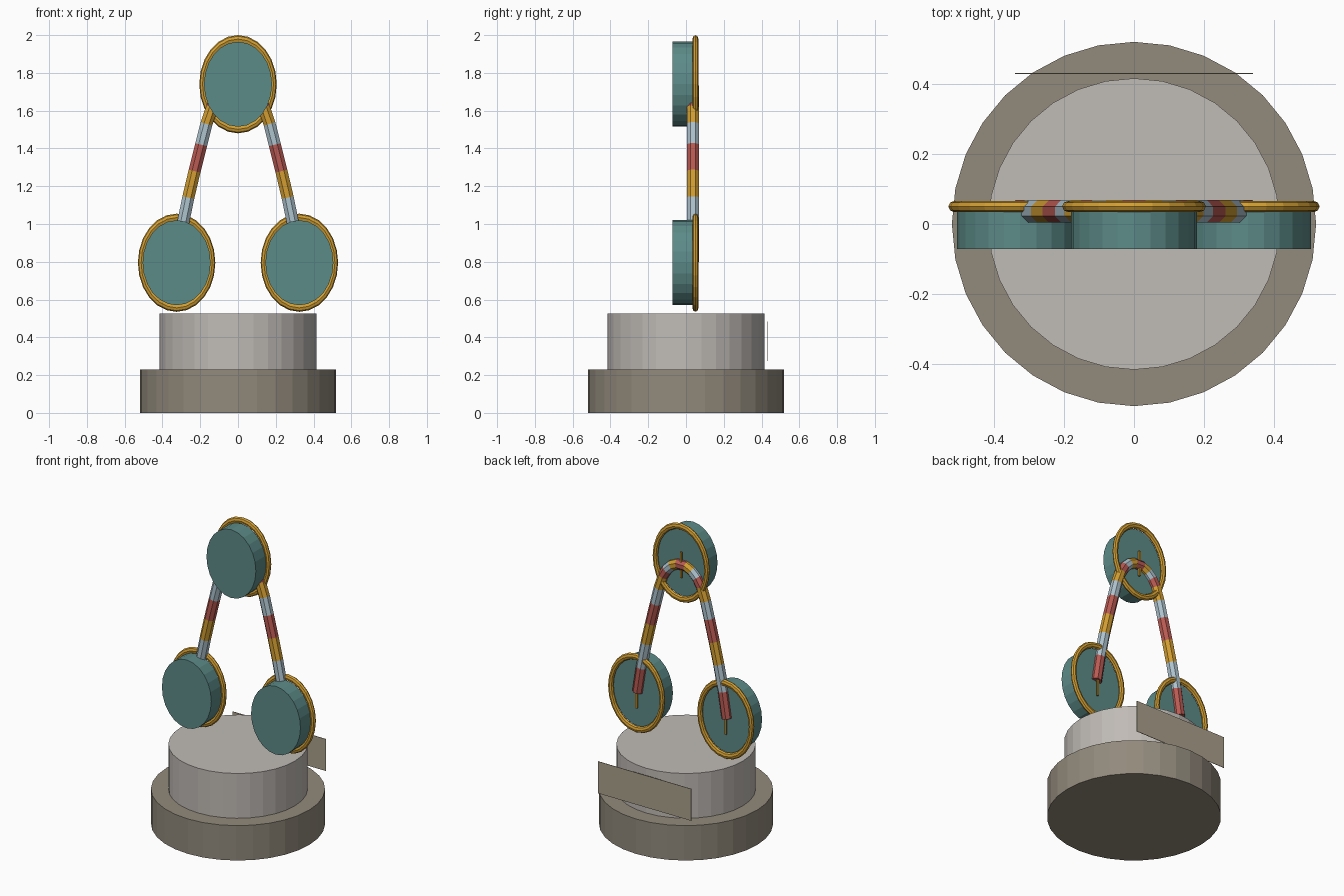
import bpy, bmesh, math
from mathutils import Matrix, Vector

if "Cube" in bpy.data.objects:
    bpy.data.objects.remove(bpy.data.objects["Cube"])


def material(name, rgb):
    m = bpy.data.materials.new(name)
    lin = [(c / 255 / 12.92) if c < 11 else ((c / 255 + 0.055) / 1.055) ** 2.4 for c in rgb]
    m.diffuse_color = (*lin, 1)
    m.use_nodes = True
    m.node_tree.nodes["Principled BSDF"].inputs["Base Color"].default_value = m.diffuse_color
    return m


TEAL = material("teal", (92, 139, 136))
GOLD = material("gold", (210, 158, 50))
RED = material("brick_red", (186, 90, 82))
BLUE = material("pale_blue", (174, 195, 206))
GREY = material("light_grey", (192, 187, 182))
STONE = material("stone_brown", (146, 138, 124))
BEIGE = material("beige", (170, 160, 139))


def finish(bm, name, *mats):
    bmesh.ops.recalc_face_normals(bm, faces=bm.faces[:])
    me = bpy.data.meshes.new(name)
    bm.to_mesh(me)
    bm.free()
    for m in mats:
        me.materials.append(m)
    ob = bpy.data.objects.new(name, me)
    bpy.context.collection.objects.link(ob)
    return ob


def cylinder(name, mat, r, z0, z1, sides=32):
    bm = bmesh.new()
    bmesh.ops.create_cone(bm, cap_ends=True, segments=sides, radius1=r, radius2=r, depth=z1 - z0,
                          matrix=Matrix.Translation((0, 0, (z0 + z1) / 2)))
    return finish(bm, name, mat)


def box(name, mat, center, size):
    bm = bmesh.new()
    bmesh.ops.create_cube(bm, size=1, matrix=Matrix.Translation(center) @ Matrix.Diagonal((*size, 1)))
    return finish(bm, name, mat)


def oval_disc(name, x, z):
    # short oval drum lying along y
    bm = bmesh.new()
    bmesh.ops.create_cone(bm, cap_ends=True, segments=24, radius1=1, radius2=1, depth=1,
                          matrix=Matrix.Rotation(math.pi / 2, 4, 'X'))
    bm.transform(Matrix.Translation((x, -0.018, z)) @ Matrix.Diagonal((0.18, 0.106, 0.225, 1)))
    return finish(bm, name, TEAL)


def oval_ring(name, x, z, major=24, minor=8):
    # oval rim with a round section
    bm = bmesh.new()
    rings = []
    for i in range(major):
        a = 2 * math.pi * i / major
        ring = []
        for j in range(minor):
            b = 2 * math.pi * j / minor
            k = math.cos(b)
            ring.append(bm.verts.new((x + (0.188 + 0.017 * k) * math.cos(a),
                                      0.05 + 0.016 * math.sin(b),
                                      z + (0.239 + 0.021 * k) * math.sin(a))))
        rings.append(ring)
    for i in range(major):
        p, q = rings[i], rings[(i + 1) % major]
        for j in range(minor):
            n = (j + 1) % minor
            bm.faces.new((p[j], p[n], q[n], q[j]))
    return finish(bm, name, GOLD)


# stepped round pedestal with a gold inlay and a back plate
cylinder("pedestal_base", STONE, 0.52, 0, 0.23)
cylinder("pedestal_top", GREY, 0.416, 0.23, 0.525)
cylinder("pedestal_inlay", GOLD, 0.35, 0.515, 0.524)
box("back_plate", BEIGE, (0, 0.43, 0.38), (0.68, 0.003, 0.21))

# three rimmed oval discs, each with a thin pin behind
for label, x, z in (("top", 0, 1.74), ("left", -0.325, 0.795), ("right", 0.325, 0.795)):
    oval_disc(label + "_disc", x, z)
    oval_ring(label + "_rim", x, z)
    box(label + "_pin", GOLD, (x, 0.05, z - 0.015), (0.012, 0.012, 0.17))

# striped arch tube: half path from foot to crown, then mirrored
half = [(-0.325, 0.80), (-0.298, 0.97), (-0.263, 1.14), (-0.23, 1.28), (-0.195, 1.42),
        (-0.167, 1.53), (-0.138, 1.615), (-0.108, 1.665), (-0.072, 1.7), (-0.03, 1.72)]
path = half + [(-x, z) for x, z in reversed(half)]
count = len(half)
stripes = [0, 1, 2] * 3 + [0]
stripes += stripes[-2::-1]
SIDES, RADIUS = 8, 0.032
bm = bmesh.new()
rings = []
for i, (x, z) in enumerate(path):
    a = Vector(path[max(i - 1, 0)])
    b = Vector(path[min(i + 1, len(path) - 1)])
    t = (b - a).normalized()
    ring = []
    for j in range(SIDES):
        ang = 2 * math.pi * (j + 0.5) / SIDES
        r = RADIUS / math.cos(math.pi / SIDES)
        c, s = r * math.cos(ang), r * math.sin(ang)
        ring.append(bm.verts.new((x - t.y * c, 0.036 + s, z + t.x * c)))
    rings.append(ring)
for i in range(len(path) - 1):
    p, q = rings[i], rings[i + 1]
    for j in range(SIDES):
        n = (j + 1) % SIDES
        f = bm.faces.new((p[j], p[n], q[n], q[j]))
        f.material_index = stripes[i]
for ring in (rings[0], rings[-1]):
    bm.faces.new(ring)
finish(bm, "striped_arch", RED, BLUE, GOLD)
